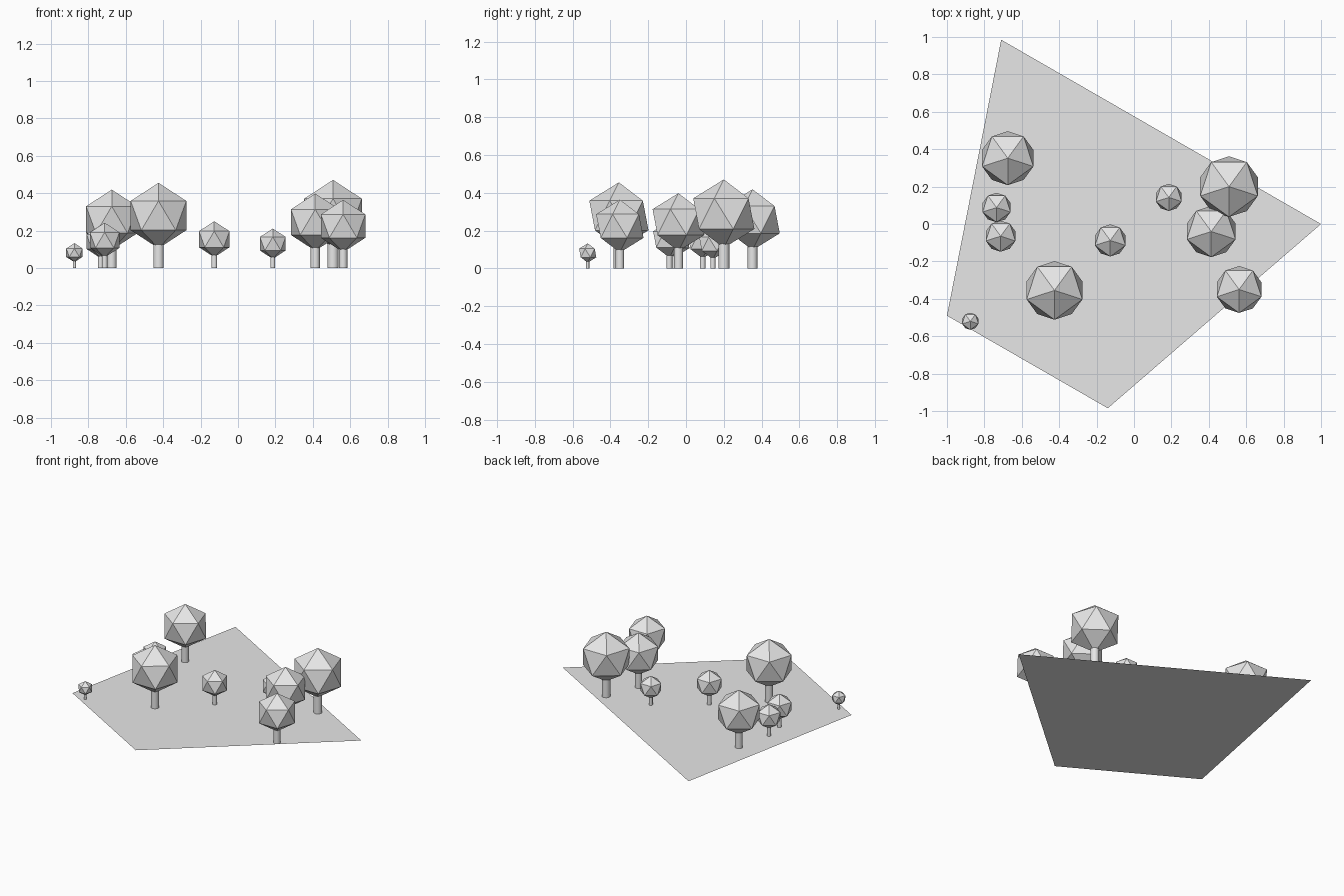
import bpy, bmesh
from math import radians
from mathutils import Matrix

old = bpy.data.objects.get("Cube")
if old:
    bpy.data.objects.remove(old, do_unlink=True)

# One plain grey for everything
grey = bpy.data.materials.new("light_grey")
grey.use_nodes = True
colour = (0.8, 0.8, 0.8, 1)
grey.diffuse_color = colour
grey.node_tree.nodes["Principled BSDF"].inputs["Base Color"].default_value = colour


def finish(name, bm, location=(0, 0, 0), smooth=False):
    mesh = bpy.data.meshes.new(name)
    for face in bm.faces:
        face.smooth = smooth
    bm.to_mesh(mesh)
    bm.free()
    mesh.materials.append(grey)
    obj = bpy.data.objects.new(name, mesh)
    obj.location = location
    bpy.context.collection.objects.link(obj)
    return obj


def tree(number, x, y, r):
    # Trunk: open round tube running from the ground into the crown
    height = r * 1.2
    bm = bmesh.new()
    bmesh.ops.create_cone(bm, cap_ends=False, segments=32, radius1=r * 0.16,
                          radius2=r * 0.16, depth=height)
    trunk = finish(f"trunk_{number}", bm, (x, y, height / 2), smooth=True)
    # Crown: faceted icosahedron with an upper corner facing the front
    bm = bmesh.new()
    bmesh.ops.create_icosphere(bm, subdivisions=1, radius=r,
                               matrix=Matrix.Rotation(radians(-90), 4, 'Z'))
    crown = finish(f"crown_{number}", bm, (x, y, r * 1.6))
    # Make sure an upper-ring corner points to -y
    ring = [v.co for v in crown.data.vertices if 0 < v.co.z < r * 0.9]
    if min(c.y for c in ring) > -0.88 * r:
        crown.data.transform(Matrix.Rotation(radians(180), 4, 'Z'))


# Ground: flat four-cornered sheet
bm = bmesh.new()
corners = [(-1, -0.49), (-0.14, -0.985), (1, 0), (-0.71, 0.985)]
bm.faces.new([bm.verts.new((x, y, 0)) for x, y in corners])
finish("ground", bm)

# Trees: x, y, crown radius
trees = [
    (-0.425, -0.355, 0.175),
    (-0.675, 0.352, 0.161),
    (0.508, 0.2, 0.181),
    (0.413, -0.04, 0.153),
    (0.562, -0.35, 0.14),
    (-0.127, -0.088, 0.096),
    (0.186, 0.142, 0.081),
    (-0.735, 0.088, 0.088),
    (-0.713, -0.065, 0.093),
    (-0.875, -0.52, 0.051),
]
for i, (x, y, r) in enumerate(trees, 1):
    tree(i, x, y, r)
